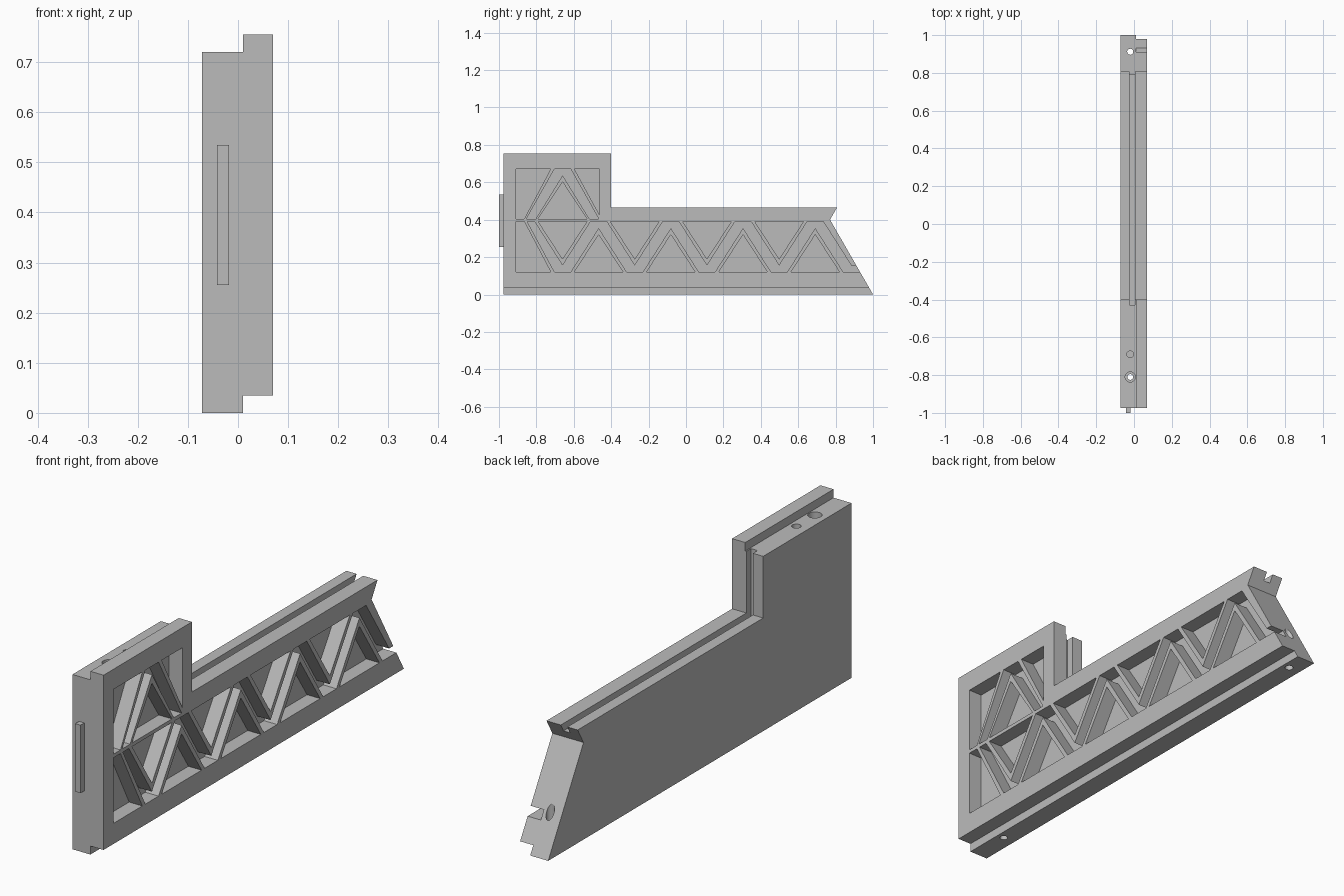
import bpy, bmesh

cube = bpy.data.objects.get("Cube")
if cube:
    bpy.data.objects.remove(cube, do_unlink=True)

grey = bpy.data.materials.new("plain grey")
grey.use_nodes = True
grey.diffuse_color = (0.5, 0.5, 0.5, 1)
grey.node_tree.nodes["Principled BSDF"].inputs["Base Color"].default_value = (0.5, 0.5, 0.5, 1)


def prisms(name, profiles, x0, x1):
    """Extrude (y, z) profiles along x into one object."""
    bm = bmesh.new()
    for pts in profiles:
        face = bm.faces.new([bm.verts.new((x0, y, z)) for y, z in pts])
        ext = bmesh.ops.extrude_face_region(bm, geom=[face])
        moved = [g for g in ext["geom"] if isinstance(g, bmesh.types.BMVert)]
        bmesh.ops.translate(bm, verts=moved, vec=(x1 - x0, 0, 0))
    bmesh.ops.recalc_face_normals(bm, faces=bm.faces)
    mesh = bpy.data.meshes.new(name)
    bm.to_mesh(mesh)
    bm.free()
    obj = bpy.data.objects.new(name, mesh)
    bpy.context.collection.objects.link(obj)
    mesh.materials.append(grey)
    return obj


def select(obj):
    bpy.ops.object.select_all(action='DESELECT')
    obj.select_set(True)
    bpy.context.view_layer.objects.active = obj


def cut(target, cutter):
    """Subtract the cutter, then discard it."""
    mod = target.modifiers.new("cut", 'BOOLEAN')
    mod.operation = 'DIFFERENCE'
    mod.solver = 'EXACT'
    mod.object = cutter
    select(target)
    bpy.ops.object.modifier_apply(modifier=mod.name)
    bpy.data.objects.remove(cutter, do_unlink=True)


def drill(target, y, radius, z0, z1):
    bpy.ops.mesh.primitive_cylinder_add(vertices=32, radius=radius, depth=z1 - z0,
                                        location=(-0.02, y, (z0 + z1) / 2))
    cutter = bpy.context.object
    cutter.data.materials.append(grey)
    cut(target, cutter)


def outline(bottom, top):
    """Stepped side profile with a slanted, notched back end."""
    return [(-0.975, bottom), (1 - 0.575 * bottom, bottom), (0.77, 0.4),
            (0.808, 0.466), (-0.4, 0.466), (-0.4, top), (-0.975, top)]


# Solid backing plate with a groove for a mating panel and screw holes
backing = prisms("backing_plate", [outline(0, 0.72)], -0.072, 0.01)
cut(backing, prisms("groove_cutter", [[(-0.43, 0.435), (0.95, 0.435), (0.95, 0.9), (-0.43, 0.9)]],
                    -0.025, 0.005))
drill(backing, -0.81, 0.015, -0.1, 0.9)
drill(backing, -0.81, 0.027, 0.68, 0.9)
drill(backing, -0.69, 0.018, 0.6, 0.9)
drill(backing, 0.912, 0.016, -0.1, 0.6)

# Truss layout: a zigzag channel flanked by thin ribs and triangular pockets
LOW, HIGH, APEX = 0.12, 0.39, 0.035
START, PITCH, FLAT, RIB = -0.66, 0.386, 0.043, 0.02
half = PITCH / 2
base = half - FLAT - RIB
feet = [START + PITCH * i for i in range(5)]

upper, lower = [(START - half, HIGH)], [(START - half, HIGH - APEX)]
for i, c in enumerate(feet):
    upper += [(c - half + FLAT, HIGH), (c, LOW + APEX)]
    lower += [(c - FLAT, LOW)]
    if i < 4:
        upper += [(c + half - FLAT, HIGH)]
        lower += [(c + FLAT, LOW), (c + half, HIGH - APEX)]
upper.append((1.1, LOW + APEX))
lower.append((1.1, LOW))
# Straighten the closed first leg of the channel
upper[0] = (START - half + 0.004, HIGH)
lower.pop(0)
pockets = [upper + lower[::-1]]

for c in feet[:4]:
    pockets.append([(c - base, HIGH), (c + base, HIGH), (c, LOW + 2 * APEX)])
    m = c + half
    pockets.append([(m - base, LOW), (m + base, LOW), (m, HIGH - 2 * APEX)])

# End pocket beside the first leg
edge = START - FLAT - RIB
pockets.append([(-0.91, LOW), (edge, LOW), (-0.865, HIGH), (-0.91, HIGH)])

# Raised block: inverted V channel, inner triangle and two corner pockets
B, T = 0.405, 0.672
pockets.append([(START - half, B), (START - FLAT, T), (START + FLAT, T), (START + half, B),
                (START + half - 0.05, B), (START, T - APEX), (START - half + 0.05, B)])
pockets.append([(START - base, B), (START + base, B), (START, T - 2 * APEX)])
pockets.append([(-0.91, B), (-0.865, B), (edge, T), (-0.91, T)])
pockets.append([(START + FLAT + RIB, T), (-0.462, T), (-0.462, B + 0.02)])

# Open truss plate, shifted upward to form the lap joint
truss = prisms("truss_plate", [outline(0.035, 0.755)], 0.01, 0.07)
cut(truss, prisms("pocket_cutter", pockets, -0.02, 0.1))

# Locating tab on the front end
tab = prisms("front_tab", [[(-1, 0.255), (-0.974, 0.255), (-0.974, 0.535), (-1, 0.535)]],
             -0.042, -0.018)

for obj in (backing, truss, tab):
    select(obj)
    bpy.ops.object.shade_smooth_by_angle(angle=0.5)
